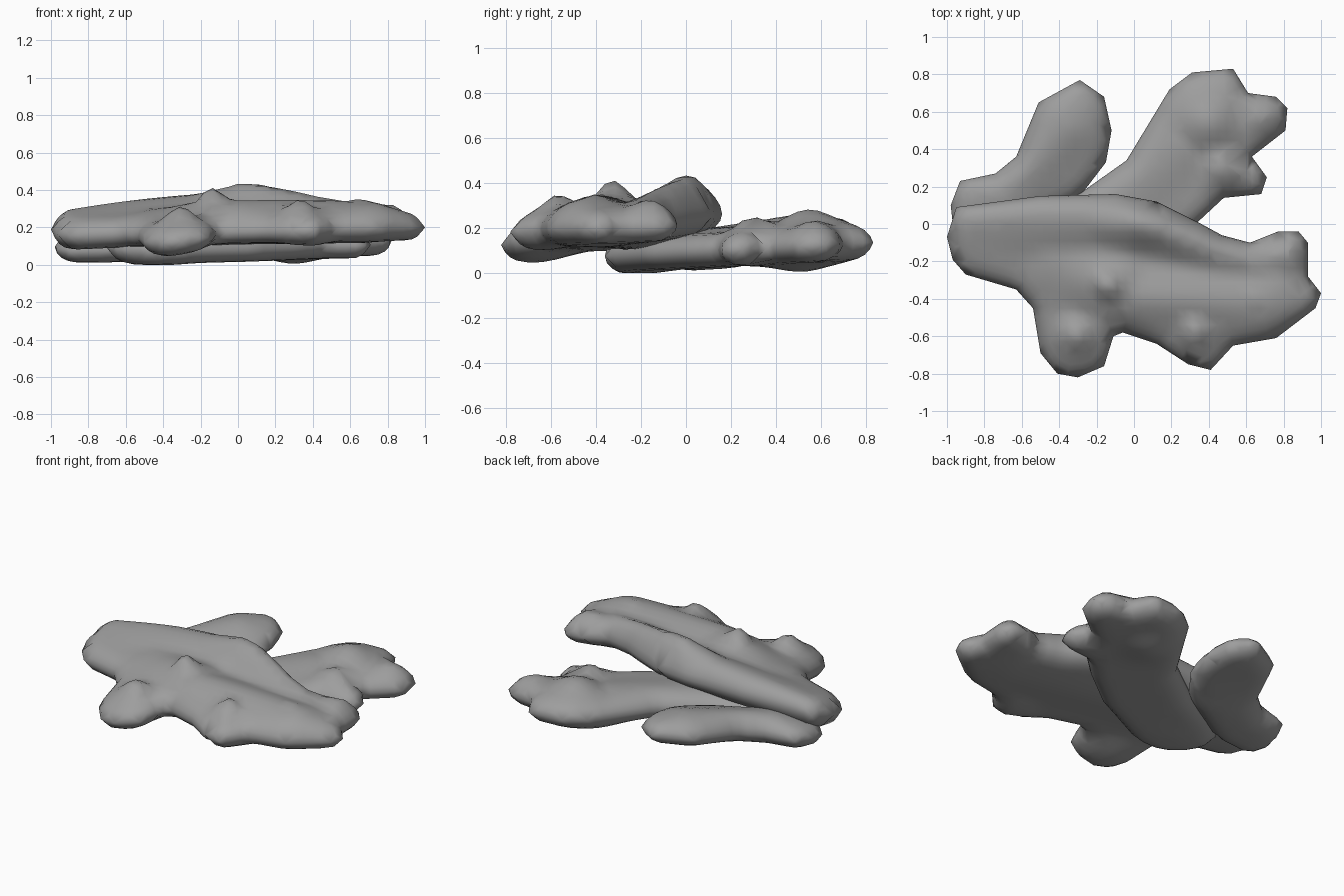
import bpy, bmesh, math
from mathutils import Vector
from mathutils.geometry import delaunay_2d_cdt

if "Cube" in bpy.data.objects:
    bpy.data.objects.remove(bpy.data.objects["Cube"], do_unlink=True)

stone = bpy.data.materials.new("stone_grey")
stone.use_nodes = True
grey = (0.34, 0.34, 0.34, 1)
stone.diffuse_color = grey
shader = stone.node_tree.nodes["Principled BSDF"]
shader.inputs["Base Color"].default_value = grey
shader.inputs["Roughness"].default_value = 0.9


def closest(p, a, b):
    """Fraction along the segment a-b nearest to p, and the distance to it."""
    ab = b - a
    t = max(0, min(1, (p - a).dot(ab) / max(ab.length_squared, 1e-9)))
    return t, (p - a - ab * t).length


def ridge_height(p, ridges):
    """Highest of several soft ridges, each running between two points."""
    highest = 0
    for start, end, h_start, h_end, width in ridges:
        t, dist = closest(p, Vector(start), Vector(end))
        h = (h_start + (h_end - h_start) * t) * math.exp(-(dist / width) ** 2)
        highest = max(highest, h)
    return highest


def knob(x, y, height, width=0.09):
    return ((x, y), (x, y), height, height, width)


def make_lobe(name, outline, rim_height, half, top_ridges, bottom_ridges, rounding):
    """Rounded slab: one outline, with domed top and bottom sharing the rim."""
    corners = [Vector(p) for p in outline]
    sides = list(zip(corners, corners[1:] + corners[:1]))

    def rim_distance(p):
        return min(closest(p, a, b)[1] for a, b in sides)

    # Rim points, then rows parallel to the rim, then a grid inside
    points, inner = [], []
    for a, b in sides:
        steps = max(1, round((b - a).length / 0.05))
        inward = Vector((a.y - b.y, b.x - a.x)).normalized()
        for i in range(steps):
            p = a.lerp(b, i / steps)
            points.append(p)
            for share in (0.08, 0.3, 0.6, 1):
                q = p + inward * rounding * share
                if rim_distance(q) > rounding * share * 0.97:
                    inner.append(q)
    rim_count = len(points)
    step = 0.045
    for i in range(-23, 24):
        for j in range(-20, 21):
            p = Vector((i * step, j * step))
            if rim_distance(p) > rounding * 1.25:
                inner.append(p)
    verts, _, faces, *_ = delaunay_2d_cdt(
        points + inner, [], [list(range(rim_count))], 1, 1e-5)

    bm = bmesh.new()
    top, bottom = {}, {}
    for i in {i for f in faces for i in f}:
        p = verts[i]
        d = rim_distance(p)
        z = rim_height(p.x, p.y)
        dome = math.sqrt(max(0, 1 - (1 - min(d / rounding, 1)) ** 2))
        if d < 1e-4:
            top[i] = bottom[i] = bm.verts.new((p.x, p.y, z))
        else:
            up = dome * (half + ridge_height(p, top_ridges))
            down = dome * (half + ridge_height(p, bottom_ridges))
            top[i] = bm.verts.new((p.x, p.y, z + up))
            bottom[i] = bm.verts.new((p.x, p.y, max(0, z - down)))
    for f in faces:
        bm.faces.new([top[i] for i in f])
        low = [bottom[i] for i in reversed(f)]
        if not bm.faces.get(low):
            bm.faces.new(low)
    bmesh.ops.recalc_face_normals(bm, faces=bm.faces)
    for f in bm.faces:
        f.smooth = True
    mesh = bpy.data.meshes.new(name)
    bm.to_mesh(mesh)
    bm.free()
    mesh.materials.append(stone)
    obj = bpy.data.objects.new(name, mesh)
    bpy.context.collection.objects.link(obj)
    return obj


# Large upper slab, listed counter-clockwise from its right tip
make_lobe(
    "upper_slab",
    [(-1, -.07), (-.97, -.19), (-.9, -.27), (-.63, -.35), (-.54, -.45), (-.5, -.69),
     (-.41, -.8), (-.3, -.82), (-.16, -.76), (-.11, -.6), (-.06, -.58), (.12, -.64),
     (.29, -.75), (.41, -.78), (.53, -.65), (.76, -.61), (.97, -.45), (1, -.37),
     (.93, -.28), (.93, -.1), (.88, -.04), (.77, -.04), (.62, -.1), (.47, -.06),
     (.36, 0), (.12, .12), (-.1, .16), (-.5, .15), (-.8, .11), (-.95, .09)],
    lambda x, y: 0.243 + 0.11 * y - 0.04 * x * x - 0.1 * x * y, 0.07,
    [((-.9, 0), (-.25, .02), .015, .06, .16),
     ((-.25, .02), (0, 0), .06, .115, .13),
     ((0, 0), (.12, -.02), .12, .12, .12),
     ((.12, -.02), (.65, -.2), .115, .04, .12),
     ((-.4, -.25), (-.1, -.35), .03, .09, .16),
     ((0, -.4), (.7, -.42), .075, .06, .15),
     knob(-.14, -.33, .14, .1), knob(-.31, -.6, .085), knob(.33, -.57, .085),
     knob(.65, -.4, .075), knob(.8, -.17, .045)],
    [((-.85, -.05), (-.4, -.1), .04, .05, .2),
     ((-.4, -.1), (.6, -.35), .05, .025, .2),
     knob(-.35, -.62, .025, .14), knob(.4, -.6, .02, .14)], 0.1)

# Long lower slab, passing beneath the upper one
make_lobe(
    "lower_back_slab",
    [(-.7, -.1), (-.65, -.25), (-.48, -.36), (-.3, -.36), (-.05, -.24), (.1, -.17),
     (.34, .01), (.48, .14), (.68, .16), (.71, .25), (.63, .36), (.81, .5),
     (.82, .62), (.76, .68), (.61, .7), (.53, .83), (.31, .81), (.19, .72),
     (-.04, .34), (-.28, .17), (-.58, .03)],
    lambda x, y: 0.095 + 0.05 * y, 0.075,
    [((-.3, -.1), (.25, .4), .02, .03, .15),
     knob(.4, .54, .085, .15), knob(.47, .3, .065, .1), knob(.66, .57, .035)],
    [knob(.3, .52, .04, .15), knob(-.45, -.2, .015, .15)], 0.11)

# Smaller lower slab at the back right
make_lobe(
    "lower_side_slab",
    [(-.98, .1), (-.97, .01), (-.9, -.07), (-.65, -.05), (-.28, .16), (-.15, .33),
     (-.12, .5), (-.16, .68), (-.29, .77), (-.51, .65), (-.63, .36), (-.74, .27),
     (-.93, .23)],
    lambda x, y: 0.082 + 0.13 * y, 0.065,
    [((-.7, .12), (-.36, .5), .04, .05, .15)],
    [((-.85, .08), (-.5, .2), .01, .02, .15)], 0.1)
